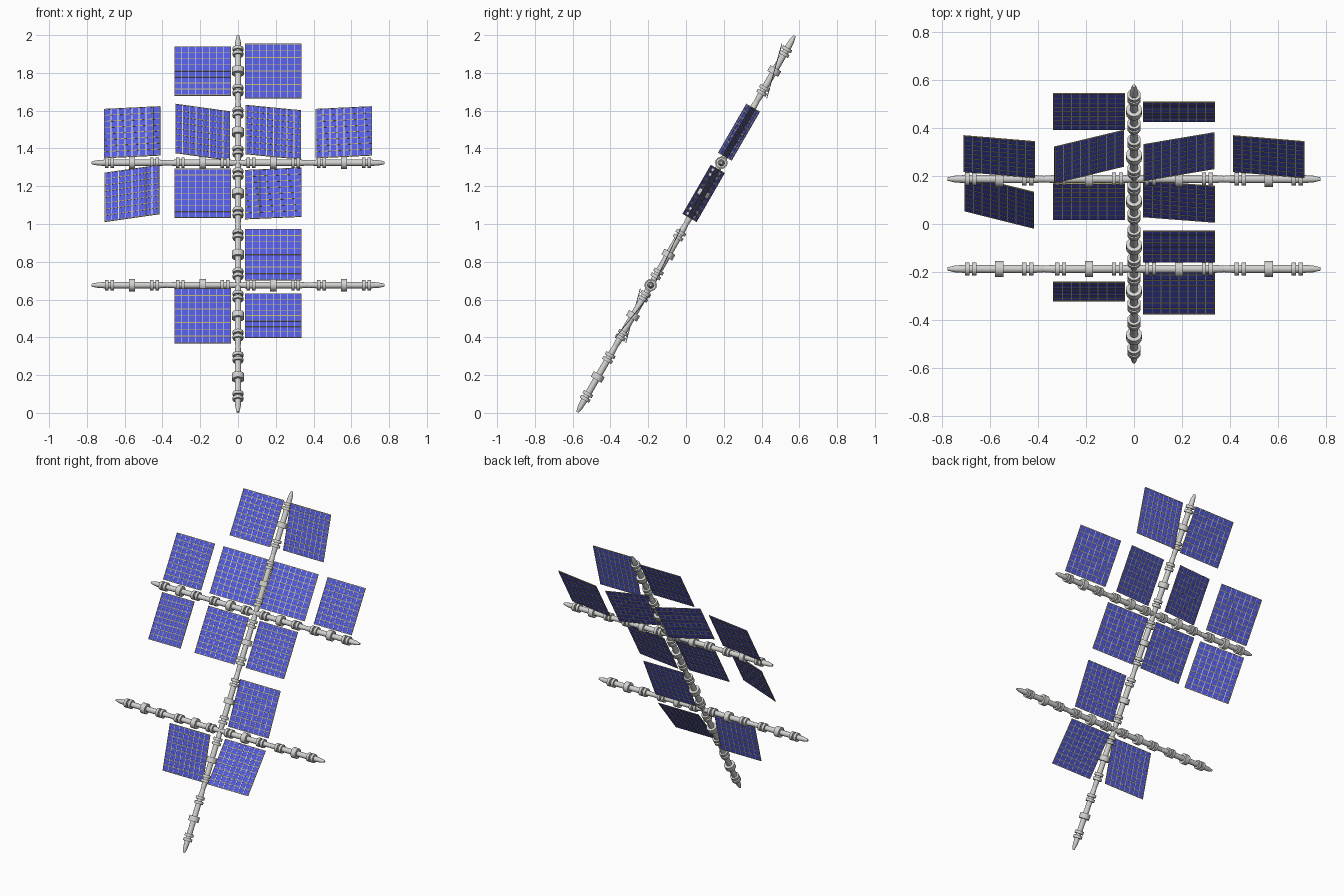
import bpy, bmesh, math
from mathutils import Matrix, Vector

if "Cube" in bpy.data.objects:
    bpy.data.objects.remove(bpy.data.objects["Cube"])

S = 0.374                       # length of one truss segment
P = 0.30                        # panel side
CELLS = 8
SIDES = 16
FRAME = Matrix.Translation((0, 0, 1)) @ Matrix.Rotation(math.radians(60), 4, 'X')


def material(name, rgb):
    m = bpy.data.materials.new(name)
    m.diffuse_color = (*rgb, 1)
    m.use_nodes = True
    m.node_tree.nodes["Principled BSDF"].inputs["Base Color"].default_value = m.diffuse_color
    return m


GREY = material("light grey metal", (0.65, 0.65, 0.64))
BLUE = material("solar blue", (0.085, 0.105, 0.72))
GOLD = material("gold frame", (0.50, 0.42, 0.16))
SILVER = material("pale silver grid", (0.75, 0.75, 0.70))


def finish(bm, name, mats, matrix, smooth=False):
    bmesh.ops.recalc_face_normals(bm, faces=bm.faces)
    me = bpy.data.meshes.new(name)
    bm.to_mesh(me)
    bm.free()
    for m in mats:
        me.materials.append(m)
    ob = bpy.data.objects.new(name, me)
    bpy.context.collection.objects.link(ob)
    ob.matrix_world = matrix
    if smooth:
        bpy.ops.object.select_all(action='DESELECT')
        ob.select_set(True)
        bpy.context.view_layer.objects.active = ob
        bpy.ops.object.shade_smooth_by_angle(angle=math.radians(35))
    return ob


def lathe(bm, profile, offset):
    """Closed solid of revolution around local Y from (position, radius) pairs."""
    loops = []
    for t, r in profile:
        loops.append([bm.verts.new((r * math.cos(a), offset + t, r * math.sin(a)))
                      for a in (2 * math.pi * i / SIDES for i in range(SIDES))])
    for a, b in zip(loops, loops[1:]):
        for i in range(SIDES):
            j = (i + 1) % SIDES
            bm.faces.new((a[i], a[j], b[j], b[i]))
    bm.faces.new(loops[0])
    bm.faces.new(loops[-1])


def ring(bm, pos, width, r):
    h = width / 2
    lathe(bm, [(-h, r), (h, r)], pos)


SPINDLE = [(-0.215, 0.007), (-0.185, 0.014), (-0.142, 0.017),
           (0.142, 0.017), (0.185, 0.014), (0.215, 0.007)]


def beam(name, segments, matrix):
    bm = bmesh.new()
    for k in range(segments):
        c = (k - (segments - 1) / 2) * S
        lathe(bm, SPINDLE, c)
        ring(bm, c, 0.034, 0.033)               # wide central collar
        for side in (-1, 1):                    # paired narrow collars
            for d in (0.104, 0.133):
                ring(bm, c + side * d, 0.018, 0.028)
    finish(bm, name, [GREY], matrix, True)


def box(bm, center, size, mat):
    m = Matrix.Translation(center) @ Matrix.Diagonal((*size, 1))
    for v in bmesh.ops.create_cube(bm, size=1, matrix=m)['verts']:
        for f in v.link_faces:
            f.material_index = mat


def panel(name, col, row, axis, degrees):
    bm = bmesh.new()
    box(bm, (0, 0, 0), (P, P, 0.002), 0)        # cell sheet
    for i in range(CELLS + 1):                  # grid bars, proud of both sides
        t = (i / CELLS - 0.5) * (P - 0.004)
        edge = i in (0, CELLS)
        box(bm, (t, 0, 0), (0.004, P, 0.0042), 1 if edge else 2)
        box(bm, (0, t, 0), (P, 0.004, 0.0046), 1)
    m = (FRAME @ Matrix.Translation((col * S, row * S, 0))
         @ Matrix.Rotation(math.radians(degrees), 4, axis))
    finish(bm, name, [BLUE, GOLD, SILVER], m)


# Leaning mast and two cross arms
beam("mast", 6, FRAME)
for label, v in (("upper_arm", S), ("lower_arm", -S)):
    beam(label, 4, FRAME @ Matrix.Translation((0, v, 0))
         @ Matrix.Rotation(math.radians(-90), 4, 'Z'))

# Solar panels: column, row (in segments), hinge axis, tilt
PANELS = [
    (-0.5, 2.5, 'X', 0), (0.5, 2.5, 'X', 14.5),
    (-1.5, 1.5, 'Y', -5.5), (-0.5, 1.5, 'Y', 15.5),
    (0.5, 1.5, 'Y', 11), (1.5, 1.5, 'Y', -5.5),
    (-1.5, 0.5, 'Y', -16), (-0.5, 0.5, 'X', 0), (0.5, 0.5, 'Y', -5),
    (0.5, -0.5, 'X', 4.5),
    (-0.5, -1.5, 'X', 15), (0.5, -1.5, 'X', -9),
]
for i, p in enumerate(PANELS):
    panel(f"solar_panel_{i + 1}", *p)
